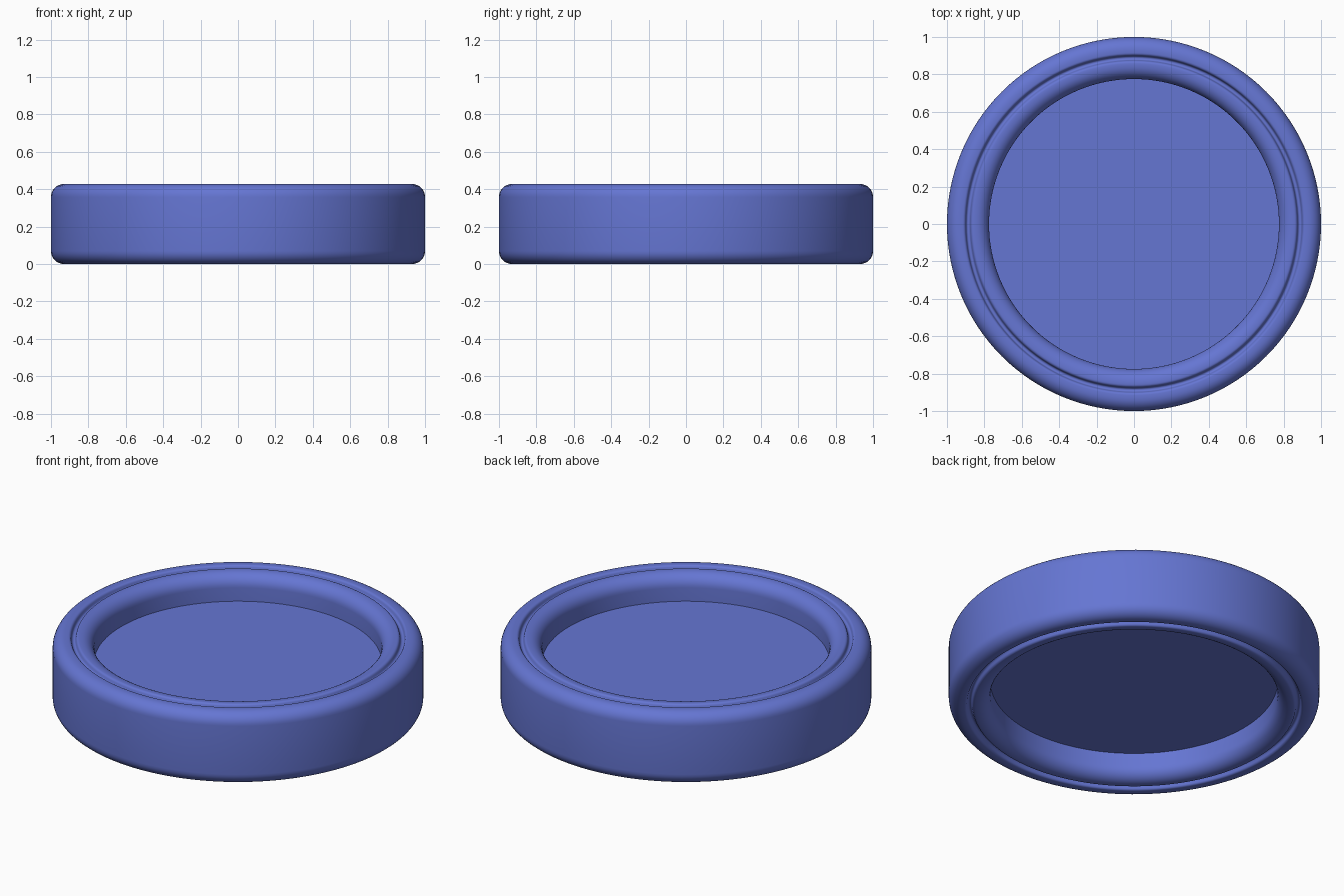
import bpy, bmesh, math

if "Cube" in bpy.data.objects:
    bpy.data.objects.remove(bpy.data.objects["Cube"])

H = 0.428       # overall height
MID = H / 2
SEG = 128


def arc(cx, cz, rad, a0, a1, n=8):
    """Points of a rounded corner, angles in degrees."""
    return [(cx + rad * math.cos(math.radians(a0 + (a1 - a0) * i / n)),
             cz + rad * math.sin(math.radians(a0 + (a1 - a0) * i / n)))
            for i in range(n + 1)]


def lathe(name, profile, mat):
    """Revolve a closed (radius, z) profile about z; radius 0 becomes a pole."""
    bm = bmesh.new()
    rings = []
    for r, z in profile:
        if r < 1e-6:
            rings.append([bm.verts.new((0, 0, z))] * SEG)
        else:
            rings.append([bm.verts.new((r * math.cos(2 * math.pi * i / SEG),
                                        r * math.sin(2 * math.pi * i / SEG), z))
                          for i in range(SEG)])
    for a, b in zip(rings, rings[1:] + rings[:1]):
        for i in range(SEG):
            j = (i + 1) % SEG
            vs = list(dict.fromkeys((a[i], a[j], b[j], b[i])))
            if len(vs) > 2:
                bm.faces.new(vs)
    bmesh.ops.recalc_face_normals(bm, faces=bm.faces)
    me = bpy.data.meshes.new(name)
    bm.to_mesh(me)
    bm.free()
    ob = bpy.data.objects.new(name, me)
    bpy.context.collection.objects.link(ob)
    me.materials.append(mat)
    bpy.context.view_layer.objects.active = ob
    ob.select_set(True)
    bpy.ops.object.shade_smooth_by_angle(angle=math.radians(40))
    ob.select_set(False)
    return ob


blue = bpy.data.materials.new("blue")
blue.diffuse_color = (0.13, 0.18, 0.65, 1)
blue.use_nodes = True
blue.node_tree.nodes["Principled BSDF"].inputs["Base Color"].default_value = blue.diffuse_color

# Rim: upper half of the section, from outer wall over the groove to the inner wall
upper = arc(0.93, H - 0.07, 0.07, 0, 90)
upper += arc(0.915, H - 0.015, 0.015, 90, 165, 4)
upper += arc(0.887, H - 0.017, 0.011, 345, 195, 6)
upper += arc(0.859, H - 0.015, 0.015, 15, 90, 4)
upper += arc(0.849, H - 0.074, 0.074, 90, 180)
lower = [(r, H - z) for r, z in reversed(upper)]
lathe("rim", upper + lower, blue)

# Centre panel: flat disc recessed equally from both sides
T = 0.06
lathe("centre_panel", [(0, MID + T), (0.80, MID + T), (0.80, MID - T), (0, MID - T)], blue)
